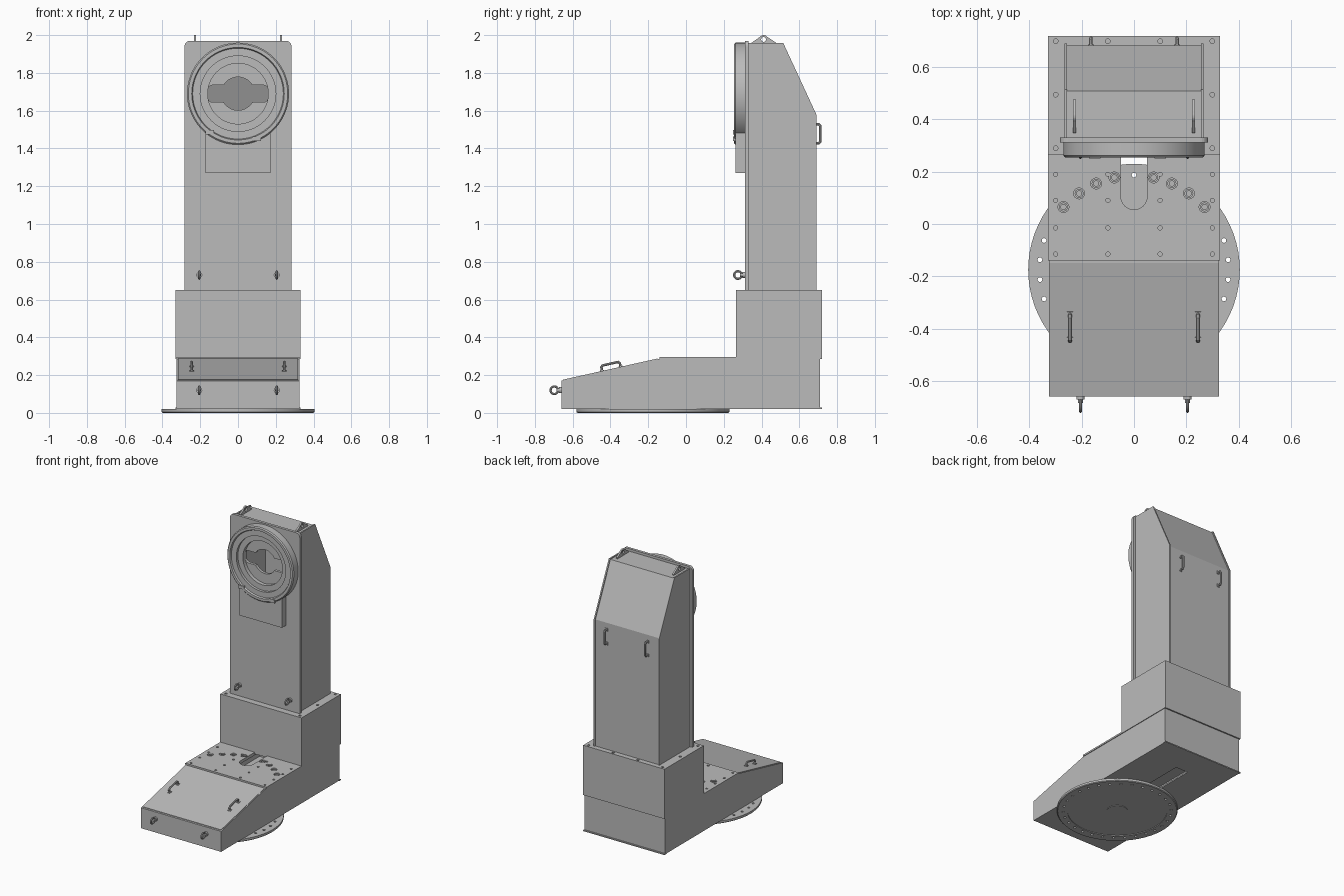
import bpy, bmesh, math
from mathutils import Vector, Matrix

if "Cube" in bpy.data.objects:
    bpy.data.objects.remove(bpy.data.objects["Cube"], do_unlink=True)

grey = bpy.data.materials.new("machine_grey")
grey.use_nodes = True
grey.diffuse_color = (0.5, 0.5, 0.5, 1)
grey.node_tree.nodes["Principled BSDF"].inputs["Base Color"].default_value = grey.diffuse_color


def finish(name, bm):
    bmesh.ops.recalc_face_normals(bm, faces=bm.faces[:])
    me = bpy.data.meshes.new(name)
    bm.to_mesh(me)
    bm.free()
    me.materials.append(grey)
    ob = bpy.data.objects.new(name, me)
    bpy.context.collection.objects.link(ob)
    return ob


def select(ob):
    bpy.ops.object.select_all(action='DESELECT')
    ob.select_set(True)
    bpy.context.view_layer.objects.active = ob


def smooth(ob):
    select(ob)
    bpy.ops.object.shade_smooth_by_angle(angle=math.radians(30))
    return ob


def add_prism(bm, pts, axis, lo, hi):
    """Extrude a 2D outline along one axis; the outline fills the other two."""
    def place(p, d):
        c = list(p)
        c.insert("xyz".index(axis), d)
        return bm.verts.new(c)
    a = [place(p, lo) for p in pts]
    b = [place(p, hi) for p in pts]
    bm.faces.new(a)
    bm.faces.new(b[::-1])
    for i in range(len(a)):
        j = (i + 1) % len(a)
        bm.faces.new((a[i], b[i], b[j], a[j]))


def prism(name, pts, axis, lo, hi):
    bm = bmesh.new()
    add_prism(bm, pts, axis, lo, hi)
    return finish(name, bm)


def rect(x0, x1, y0, y1):
    return [(x0, y0), (x1, y0), (x1, y1), (x0, y1)]


def arc(cx, cy, r, a0=0, a1=360, n=16):
    full = a1 - a0 == 360
    steps = n if full else n + 1
    angles = [math.radians(a0 + (a1 - a0) * i / n) for i in range(steps)]
    return [(cx + r * math.cos(a), cy + r * math.sin(a)) for a in angles]


def holes(centres, r, axis, lo, hi):
    bm = bmesh.new()
    for c in centres:
        add_prism(bm, arc(*c, r), axis, lo, hi)
    return finish("cutter", bm)


def cut(ob, *cutters):
    select(ob)
    for c in cutters:
        mod = ob.modifiers.new("cut", 'BOOLEAN')
        mod.operation, mod.solver, mod.object = 'DIFFERENCE', 'EXACT', c
        bpy.ops.object.modifier_apply(modifier=mod.name)
        bpy.data.objects.remove(c, do_unlink=True)
    return ob


def lathe(name, profile, axis, centre, steps=72):
    """Spin a closed (radius, height) outline about the y or z axis."""
    bm = bmesh.new()
    rings = []
    for i in range(steps):
        a = 2 * math.pi * i / steps
        c, s = math.cos(a), math.sin(a)
        pts = [(r * c, h, r * s) if axis == 'y' else (r * c, r * s, h) for r, h in profile]
        rings.append([bm.verts.new(Vector(p) + Vector(centre)) for p in pts])
    for i in range(steps):
        a, b = rings[i], rings[(i + 1) % steps]
        for j in range(len(a)):
            k = (j + 1) % len(a)
            bm.faces.new((a[j], b[j], b[k], a[k]))
    return smooth(finish(name, bm))


# Turntable disc under the base, with a ring of through holes
DY = -0.175
disc = lathe("turntable_disc", [(0.335, 0), (0.4, 0), (0.405, 0.005), (0.405, 0.02), (0.335, 0.02)],
             'z', (0, DY, 0))
cut(disc, holes(arc(0, DY, 0.362, 6, 366, 30), 0.009, 'z', -0.01, 0.05))
prism("turntable_centre", arc(0, DY, 0.336, n=72), 'z', 0.005, 0.02)
prism("turntable_hub", arc(0, DY, 0.07, n=32), 'z', 0.001, 0.006)

# Hollow wedge base with slots through floor and roof
base = prism("base_housing", [(-0.66, 0.02), (0.71, 0.02), (0.71, 0.285), (-0.15, 0.285), (-0.66, 0.17)],
             'x', -0.325, 0.325)
slot = arc(0, 0.105, 0.05, 180, 360) + [(0.05, 0.5), (-0.05, 0.5)]
cut(base,
    prism("cutter", [(-0.65, 0.03), (0.7, 0.03), (0.7, 0.275), (-0.15, 0.275), (-0.65, 0.162)],
          'x', -0.315, 0.315),
    prism("cutter", slot, 'z', 0.0, 0.4))
prism("base_floor_lip", rect(-0.33, 0.33, 0.7, 0.72), 'z', 0.02, 0.028)
prism("slope_cover", [(-0.65, 0.17), (-0.15, 0.283), (-0.15, 0.288), (-0.65, 0.176)], 'x', -0.318, 0.318)

# Drilled deck plate
deck = prism("deck_plate", rect(-0.33, 0.33, -0.14, 0.27), 'z', 0.285, 0.297)
small = [(x, y) for x in (-0.3, -0.1, 0.1, 0.3) for y in (-0.115, -0.015, 0.09, 0.19)]
large = [(s * x, y) for s in (-1, 1) for x, y in ((0.27, 0.065), (0.21, 0.117), (0.145, 0.155), (0.075, 0.178))]
cut(deck, prism("cutter", slot, 'z', 0.2, 0.4),
    holes(small, 0.008, 'z', 0.287, 0.4),
    holes(large, 0.021, 'z', 0.288, 0.4))
for x, y in large:
    cut(prism("deck_bushing", arc(x, y, 0.017), 'z', 0.286, 0.297), holes([(x, y)], 0.01, 'z', 0.288, 0.4))

# Pedestal block
pedestal = prism("pedestal", rect(-0.33, 0.33, 0.265, 0.72), 'z', 0.285, 0.65)
cut(pedestal, holes([(s * x, y) for s in (-1, 1) for x, y in ((0.3, 0.29), (0.3, 0.495), (0.3, 0.7), (0.1, 0.7))],
                    0.009, 'z', 0.63, 0.7))

# Column: side sheets, recessed hollow cover and front plate
for s in (-1, 1):
    prism("column_side", [(0.325, 0.65), (0.69, 0.65), (0.69, 1.58), (0.515, 1.958), (0.325, 1.958)],
          'x', s * 0.256, s * 0.266)
cover = prism("column_cover", [(0.33, 0.65), (0.683, 0.65), (0.683, 1.578), (0.51, 1.952), (0.33, 1.952)],
              'x', -0.257, 0.257)
cut(cover, prism("cutter", [(0.3, 0.67), (0.673, 0.67), (0.673, 1.575), (0.503, 1.94), (0.3, 1.94)],
                 'x', -0.247, 0.247))
front = prism("column_front_plate", [(-0.283, 0.65), (0.283, 0.65)] + arc(0.253, 1.94, 0.03, 0, 90, 6)
              + arc(-0.253, 1.94, 0.03, 90, 180, 6), 'y', 0.312, 0.332)

# Keyed opening behind the flange: round bore with a rounded cross bar
CZ = 1.69
bar = []
for cx, cz, a in ((0.135, 0.02, 0), (-0.135, 0.02, 90), (-0.135, -0.02, 180), (0.135, -0.02, 270)):
    bar += arc(cx, CZ + cz, 0.025, a, a + 90, 6)
cut(front, prism("cutter", bar, 'y', 0.2, 0.4), prism("cutter", arc(0, CZ, 0.088, n=40), 'y', 0.2, 0.4))

# Stepped flange ring and the block below it
lathe("flange_ring", [(0.27, 0.314), (0.27, 0.262), (0.263, 0.255), (0.245, 0.255), (0.24, 0.266),
                      (0.2, 0.266), (0.2, 0.285), (0.16, 0.285), (0.16, 0.314)], 'y', (0, 0, CZ))
block = prism("flange_block", rect(-0.173, 0.173, 1.27, 1.5), 'y', 0.262, 0.314)
cut(block, prism("cutter", arc(0, CZ, 0.255, n=72), 'y', 0.2, 0.4))
for x, z in ((-0.15, 1.485), (0.1, 1.452)):
    prism("flange_clip", rect(x - 0.022, x + 0.022, z - 0.012, z + 0.012), 'y', 0.25, 0.27)


# Lifting eyes on the front faces
def eyebolt(x, y, z):
    prism("eyebolt_collar", arc(x, z, 0.016), 'y', y - 0.012, y + 0.002)
    prism("eyebolt_shank", arc(x, z, 0.009), 'y', y - 0.025, y)
    bpy.ops.mesh.primitive_torus_add(location=(x, y - 0.037, z), rotation=(0, math.pi / 2, 0),
                                     major_radius=0.02, minor_radius=0.006, major_segments=24, minor_segments=8)
    ob = bpy.context.object
    ob.name = "eyebolt_ring"
    ob.data.materials.append(grey)
    smooth(ob)


# U-shaped grab handles, given by a foot centre, a running direction and an outward direction
def handle(centre, along, out):
    c, a, o = Vector(centre), Vector(along).normalized(), Vector(out).normalized()
    cu = bpy.data.curves.new("grab_handle", 'CURVE')
    cu.dimensions, cu.bevel_depth, cu.bevel_resolution, cu.use_fill_caps = '3D', 0.007, 2, True
    sp = cu.splines.new('POLY')
    path = [(-0.05, 0), (-0.05, 0.02), (-0.042, 0.028), (0.042, 0.028), (0.05, 0.02), (0.05, 0)]
    sp.points.add(len(path) - 1)
    for p, (u, v) in zip(sp.points, path):
        p.co = (*(c + a * u + o * v), 1)
    cu.materials.append(grey)
    ob = bpy.data.objects.new("grab_handle", cu)
    bpy.context.collection.objects.link(ob)
    select(ob)
    bpy.ops.object.convert(target='MESH')
    smooth(bpy.context.object)
    for u in (-0.05, 0.05):
        bm = bmesh.new()
        side = a.cross(o)
        frame = Matrix((a, side, o)).transposed().to_4x4()
        frame.translation = c + a * u
        bmesh.ops.create_cube(bm, size=1, matrix=frame @ Matrix.Diagonal((0.022, 0.022, 0.008, 1)))
        finish("handle_foot", bm)


for s in (-1, 1):
    eyebolt(s * 0.205, -0.66, 0.12)
    eyebolt(s * 0.205, 0.312, 0.73)
    handle((s * 0.245, -0.395, 0.233), (0, 0.51, 0.115), (0, -0.115, 0.51))
    handle((s * 0.165, 0.683, 1.478), (0, 0, 1), (0, 1, 0))
    # Lifting lugs on the column top
    lug = prism("lifting_lug", [(0.348, 1.95), (0.476, 1.95), (0.476, 1.96)]
                + arc(0.411, 1.975, 0.025, 40, 140, 8) + [(0.348, 1.96)], 'x', s * 0.228 - 0.006, s * 0.228 + 0.006)
    cut(lug, holes([(0.411, 1.977)], 0.013, 'x', s * 0.228 - 0.1, s * 0.228 + 0.1))
